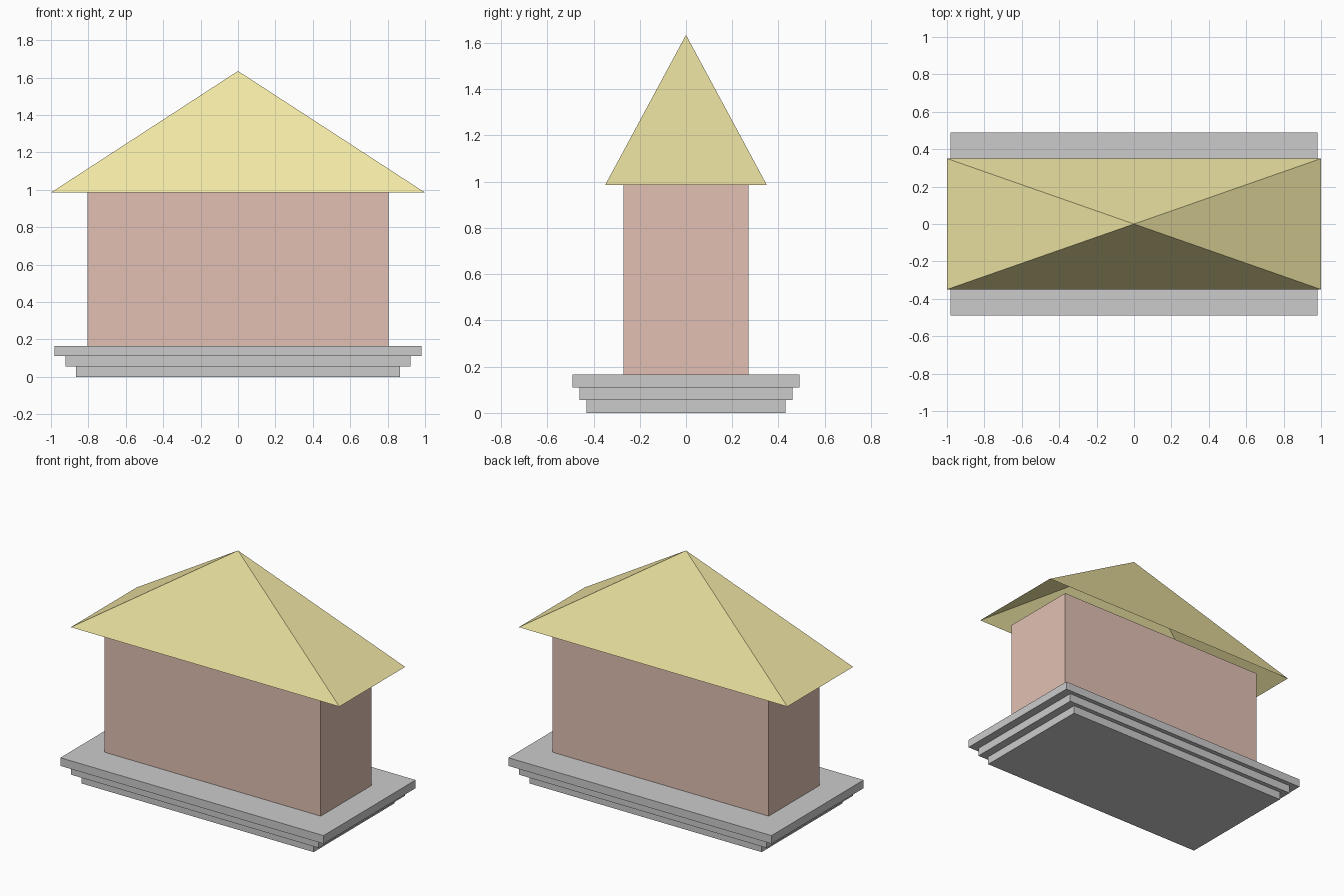
import bpy, bmesh

if "Cube" in bpy.data.objects:
    bpy.data.objects.remove(bpy.data.objects["Cube"])


def material(name, rgb):
    mat = bpy.data.materials.new(name)
    mat.diffuse_color = (*rgb, 1)
    mat.use_nodes = True
    mat.node_tree.nodes["Principled BSDF"].inputs["Base Color"].default_value = mat.diffuse_color
    return mat


def box(name, hx, hy, z0, z1, mat=None):
    bpy.ops.mesh.primitive_cube_add(size=2, location=(0, 0, (z0 + z1) / 2))
    ob = bpy.context.object
    ob.name = name
    ob.scale = (hx, hy, (z1 - z0) / 2)
    bpy.ops.object.transform_apply(location=True, rotation=False, scale=True)
    if mat:
        ob.data.materials.append(mat)
    return ob


# Stepped plinth, each slab wider than the one below
STEP = 0.055
for i, (hx, hy) in enumerate([(0.865, 0.43), (0.922, 0.46), (0.98, 0.49)]):
    box(f"plinth_slab_{i + 1}", hx, hy, i * STEP, (i + 1) * STEP)

# Walls
box("walls", 0.805, 0.27, 3 * STEP, 0.985, material("terracotta", (0.76, 0.53, 0.45)))

# Roof: four thin slopes meeting at a peak, open underneath
bm = bmesh.new()
peak = bm.verts.new((0, 0, 1.635))
eaves = [bm.verts.new((sx * 1.0, sy * 0.35, 0.985))
         for sx, sy in ((-1, -1), (1, -1), (1, 1), (-1, 1))]
for i in range(4):
    bm.faces.new((eaves[i], eaves[(i + 1) % 4], peak))
mesh = bpy.data.meshes.new("roof")
bm.to_mesh(mesh)
bm.free()
mesh.materials.append(material("straw", (0.87, 0.79, 0.37)))
roof = bpy.data.objects.new("roof", mesh)
bpy.context.collection.objects.link(roof)
